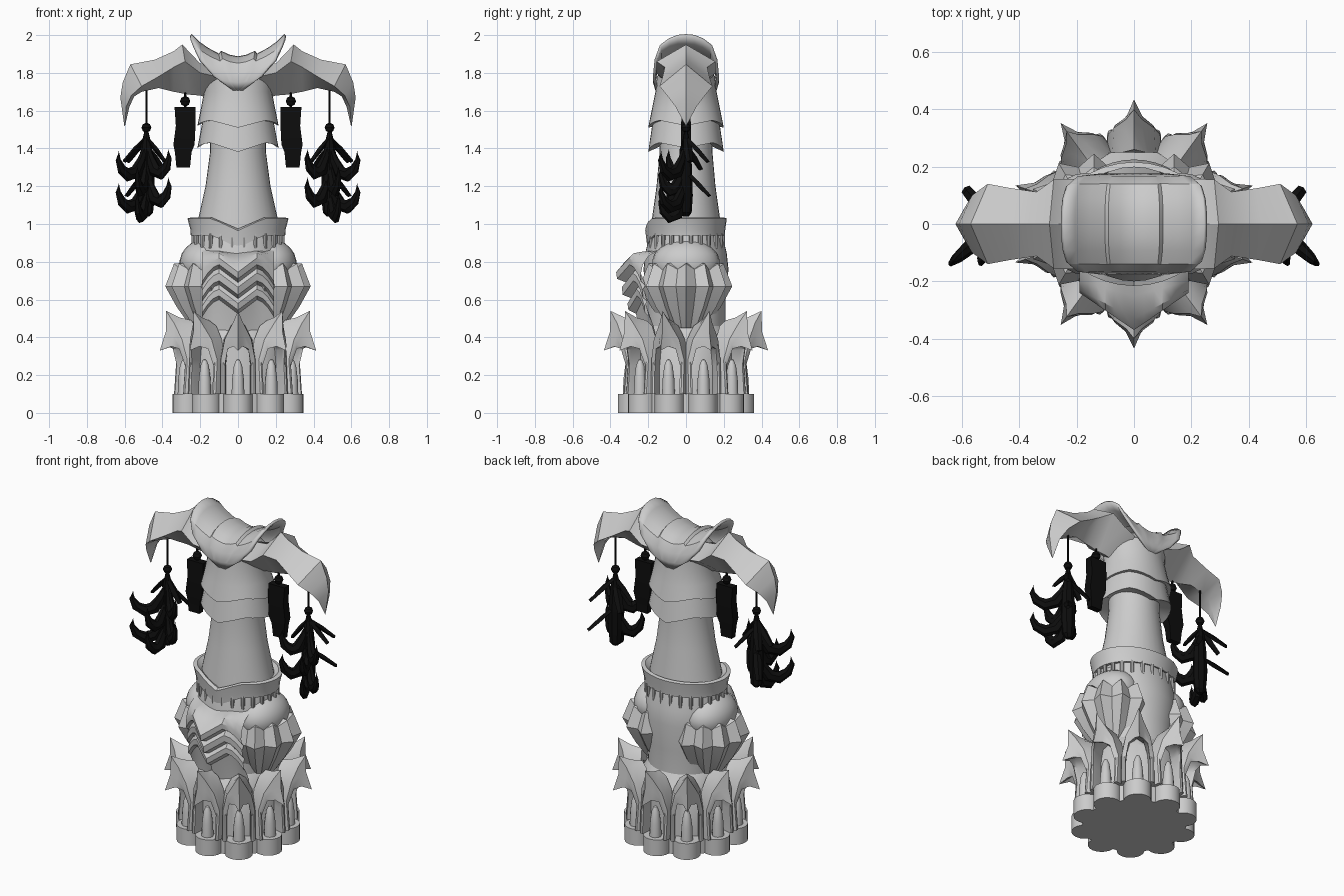
import bpy, bmesh, math
from math import sin, cos, pi, radians

black = bpy.data.materials.new("black")
black.diffuse_color = (0.004, 0.004, 0.004, 1)


def loft(name, rows, wrap=True, caps=True, mat=None, thick=0, angle=32):
    """Skin a list of equal-length point rows."""
    bm = bmesh.new()
    vs = [[bm.verts.new(p) for p in r] for r in rows]
    n = len(rows[0])
    for a, b in zip(vs, vs[1:]):
        for i in range(n if wrap else n - 1):
            j = (i + 1) % n
            bm.faces.new((a[i], a[j], b[j], b[i]))
    if wrap and caps:
        bm.faces.new(vs[0])
        bm.faces.new(vs[-1])
    bmesh.ops.remove_doubles(bm, verts=bm.verts, dist=1e-5)
    bmesh.ops.recalc_face_normals(bm, faces=bm.faces)
    me = bpy.data.meshes.new(name)
    bm.to_mesh(me)
    bm.free()
    me.polygons.foreach_set("use_smooth", [True] * len(me.polygons))
    me.set_sharp_from_angle(angle=radians(angle))
    ob = bpy.data.objects.new(name, me)
    bpy.context.collection.objects.link(ob)
    if mat:
        me.materials.append(mat)
    if thick:
        m = ob.modifiers.new("thickness", 'SOLIDIFY')
        m.thickness, m.offset = thick, 0
    return ob


def ring(rx, ry, z, cx=0, cy=0, n=32, drop=0, w=0.15, back=True, side=0):
    """Ellipse; 'drop' pulls the middle of the front (and back) into a V, 'side' does so at the sides."""
    out = []
    for i in range(n):
        a = 2 * pi * i / n
        x, y = rx * cos(a), ry * sin(a)
        d = drop * max(0, 1 - abs(x) / w) if (back or y < 0) else 0
        out.append((cx + x, cy + y, z - d - side * max(0, 1 - abs(y) / .15)))
    return out


def lathe(name, prof, n=32, mat=None, cx=0, cy=0):
    return loft(name, [ring(rx, ry, z, cx, cy, n) for rx, ry, z in prof], mat=mat)


# central core of the tower
lathe("core", [(.29, .29, 0), (.29, .29, .1), (.262, .262, .1), (.262, .262, .38), (.215, .21, .46),
               (.225, .21, .6), (.245, .225, .76), (.24, .215, .85), (.22, .19, .95)], 40)
lathe("shaft", [(.225, .19, .93), (.21, .18, 1.03), (.172, .156, 1.2), (.148, .14, 1.38), (.148, .14, 1.5)])

# ten arched niches with hooked leaf hoods; columns run from ridge to foot as (radius, side, z)
cols = [[(.26, 0, .49), (.325, 0, .505), (.40, 0, .54), (.402, 0, .43), (.435, 0, .33), (.37, 0, .365), (.25, 0, .42)],
        [(.25, .04, .46), (.325, .03, .47), (.365, .028, .475), (.37, .032, .41), (.38, .024, .352), (.345, .024, .36), (.25, .04, .39)],
        [(.25, .075, .39), (.31, .072, .39), (.335, .07, .39), (.345, .066, .36), (.345, .054, .34), (.32, .056, .335), (.25, .056, .33)],
        [(.25, .092, .29), (.30, .092, .28), (.312, .091, .28), (.318, .08, .27), (.318, .07, .25), (.30, .066, .25), (.25, .064, .25)],
        [(.25, .094, .1), (.31, .094, .1), (.325, .09, .1), (.33, .08, .1), (.328, .07, .1), (.30, .066, .1), (.25, .064, .1)]]
cols = [[(r, -t, z) for r, t, z in c] for c in cols[:0:-1]] + cols
for k in range(10):
    a = radians(18 + 36 * k)
    ca, sa = cos(a), sin(a)
    loft("leaf_arch", [[(r * ca - t * sa, r * sa + t * ca, z) for r, t, z in c] for c in cols])
    lathe("base_lobe", [(.078, .078, 0), (.078, .078, .1)], 20, cx=.283 * ca, cy=.283 * sa)
    lathe("niche_bullet", [(.034, .034, .1), (.031, .031, .18), (.022, .022, .25), (.01, .01, .28), (.002, .002, .285)],
          12, cx=.3 * ca, cy=.3 * sa)

# pleated side shells and the rounded shoulders over them
for s in (-1, 1):
    rows = []
    for z, r, p in [(.45, .10, .005), (.56, .17, .014), (.67, .225, .02), (.775, .185, .014), (.80, .1, 0)]:
        row = []
        for i in range(15):
            a = radians(-105 + 15 * i)
            out = 1 if i % 2 else -1
            row.append((s * (.14 + (r + p * out) * cos(a)), (r + p * out) * sin(a),
                        z + (.015 * out if .7 < z < .79 else 0)))
        rows.append(row)
    loft("pleated_shell", rows, angle=15)
    lathe("shoulder", [(.14 * cos(t), .18 * cos(t), .79 + .13 * sin(t)) for t in [radians(q) for q in range(-40, 90, 16)]],
          24, cx=s * .17)

# layered chevron prow at the front: (depth at centre, depth at side, z)
xs = [-.19, -.16, -.13, -.1, -.07, -.035, 0, .035, .07, .1, .13, .16, .19]
rows = []
for yc, ys, z, wave in [(.17, .15, .86, 0), (.25, .2, .855, .3), (.33, .23, .845, .7), (.37, .24, .82, 1), (.365, .238, .785, 1),
                        (.315, .215, .765, 1), (.34, .23, .74, 1), (.335, .228, .70, 1),
                        (.285, .205, .68, 1), (.31, .22, .655, 1), (.305, .218, .62, 1),
                        (.265, .195, .60, 1), (.25, .17, .50, .5), (.235, .16, .40, 0)]:
    row = []
    for x in xs:
        u = abs(x)
        f = -.075 * (1 - u / .1) if u < .1 else -.09 * ((u - .1) / .09) ** 1.7
        row.append((x, -(yc + (ys - yc) * u / .19), z + wave * f))
    rows.append(row)
loft("chevron_prow", rows, wrap=False)

# lower collar with a dipped front, and the hanging pegs below it
k = dict(w=.14, back=False)
loft("lower_collar", [ring(.2, .17, .95, drop=.06, **k), ring(.25, .205, .94, drop=.065, **k),
                      ring(.252, .208, .97, drop=.065, **k), ring(.268, .216, 1.03, drop=.065, **k),
                      ring(.245, .196, 1.035, drop=.06, **k), ring(.2, .17, 1.0, drop=.03, **k)], angle=25)
for i in range(24):
    a = 2 * pi * (i + .5) / 24
    d = .04 * max(0, 1 - abs(cos(a)) / .55) if sin(a) < 0 else 0
    lathe("peg", [(.007, .007, .865 - d), (.011, .011, .875 - d), (.011, .011, .95)], 8,
          cx=.237 * cos(a), cy=.198 * sin(a))

# two-tier neck skirts with pointed front, back and sides
loft("neck_skirt_lower", [ring(.145, .14, 1.45, drop=.04), ring(.215, .2, 1.432, drop=.05, side=.03),
                          ring(.185, .178, 1.56, drop=.03), ring(.15, .14, 1.56)])
loft("neck_skirt_upper", [ring(.15, .14, 1.555, drop=.03), ring(.215, .2, 1.55, drop=.04, side=.03),
                          ring(.195, .18, 1.62, drop=.01), ring(.18, .162, 1.7), ring(.19, .155, 1.78), ring(.12, .11, 1.84)])

# saddle-shaped crown: panels fan up from a point on the front and back
us = [(0, 1.88), (.05, 1.89), (.088, 1.91), (.1, 1.895), (.16, 1.925), (.21, 1.96), (.25, 2.0)]
us = [(-x, z) for x, z in us[:0:-1]] + us
half = [(.155, .10, 0), (.168, .5, .24), (.16, .8, .54), (.135, .93, .80), (.09, .98, .92), (.045, .995, .985)]
rows = []
for y, sx, m in [(-y, q, m) for y, q, m in half] + [(0, 1, 1)] + half[::-1]:
    rows.append([(x * sx, y, 1.71 + (z - 1.71) * m) for x, z in us])
loft("crown", rows, wrap=False, thick=.015)

# drooping side wings: ridge (x, z), edge (x, y, z), keel (x, z)
wing = [((.11, 1.84), (.11, .14, 1.78), (.13, 1.66)),
        ((.20, 1.85), (.20, .158, 1.80), (.20, 1.68)),
        ((.295, 1.95), (.28, .155, 1.86), (.26, 1.685)),
        ((.34, 1.915), (.34, .112, 1.83), (.34, 1.70)),
        ((.44, 1.87), (.43, .125, 1.775), (.42, 1.72)),
        ((.57, 1.845), (.51, .14, 1.73), (.51, 1.70)),
        ((.61, 1.75), (.565, .10, 1.68), (.55, 1.675)),
        ((.623, 1.67), (.592, .055, 1.62), (.575, 1.62)),
        ((.602, 1.52), (.600, .002, 1.52), (.598, 1.52))]


def pipe(name, path, radii, n=7, flat=1):
    """Vertical-plane tube through points, squashed sideways by 'flat'."""
    rows = []
    for i, p in enumerate(path):
        a, b = path[max(i - 1, 0)], path[min(i + 1, len(path) - 1)]
        t = [q - w for q, w in zip(b, a)]
        h = math.hypot(t[0], t[1]) or 1e-9
        l = math.hypot(h, t[2])
        e = (t[0] / h, t[1] / h) if h > 1e-6 else (1, 0)
        side, up = (-e[1], e[0], 0), (-e[0] * t[2] / l, -e[1] * t[2] / l, h / l)
        rows.append([tuple(p[c] + radii[i] * (flat * cos(2 * pi * j / n) * side[c] + sin(2 * pi * j / n) * up[c])
                           for c in range(3)) for j in range(n)])
    return loft(name, rows, mat=black)


for s in (-1, 1):
    loft("wing", [[(s * r[0], 0, r[1]), (s * e[0], e[1], e[2]), (s * b[0], 0, b[1]), (s * e[0], -e[1], e[2])]
                  for r, e, b in wing], angle=30)

    # inner slab pendant on a bead
    cx = s * .28
    bead = (.1, .8, 1.57, 2.3, 3.04)
    pipe("inner_cord", [(cx, 0, 1.72), (cx, 0, 1.6)], [.007, .007])
    lathe("inner_bead", [(.027 * sin(t), .027 * sin(t), 1.65 - .027 * cos(t)) for t in bead], 10, black, cx=cx)
    loft("inner_slab", [[(cx + s * x + w * i, d * j, z) for i, j in ((-1, -1), (1, -1), (1, 1), (-1, 1))]
                        for x, w, d, z in [(0, .056, .022, 1.62), (-.003, .052, .026, 1.52), (.006, .056, .026, 1.42),
                                           (.01, .044, .022, 1.38), (.01, .036, .018, 1.30)]], mat=black)

    # outer pendant: cord, bead, stem, crescent horns and flat leaves
    cx = s * .485
    pipe("outer_cord", [(cx, 0, 1.74), (cx, 0, 1.5)], [.006, .006])
    lathe("outer_bead", [(.026 * sin(t), .026 * sin(t), 1.51 - .026 * cos(t)) for t in bead], 10, black, cx=cx)
    lathe("outer_stem", [(.008, .008, 1.5), (.028, .022, 1.42), (.042, .032, 1.3), (.045, .036, 1.15),
                         (.035, .03, 1.06), (.015, .015, 1.04)], 8, black, cx=cx)
    for ang, reach, zs in [(-42, 1.22, (1.32, 1.15)), (218, .92, (1.33, 1.18)), (-70, .85, (1.24, 1.10))]:
        ux, uy = s * cos(radians(ang)), sin(radians(ang))
        for z0 in zs:
            path = [(cx + ux * d * reach, uy * d * reach, z0 + h) for d, h in
                    [(0, .10), (.025, .02), (.06, -.045), (.105, -.06), (.145, -.03), (.165, .02), (.16, .065)]]
            pipe("crescent_horn", path, [.012, .028, .038, .037, .028, .016, .002], flat=.7)
    for ang, reach, z0 in [(50, .15, 1.46), (50, .16, 1.28), (140, .12, 1.42), (10, .12, 1.46), (190, .1, 1.46)]:
        ux, uy = s * cos(radians(ang)), sin(radians(ang))
        path = [(cx + ux * reach * q, uy * reach * q, z0 - .13 * q) for q in (0, .5, 1)]
        pipe("flat_leaf", path, [.008, .014, .01], n=4, flat=1.8)
